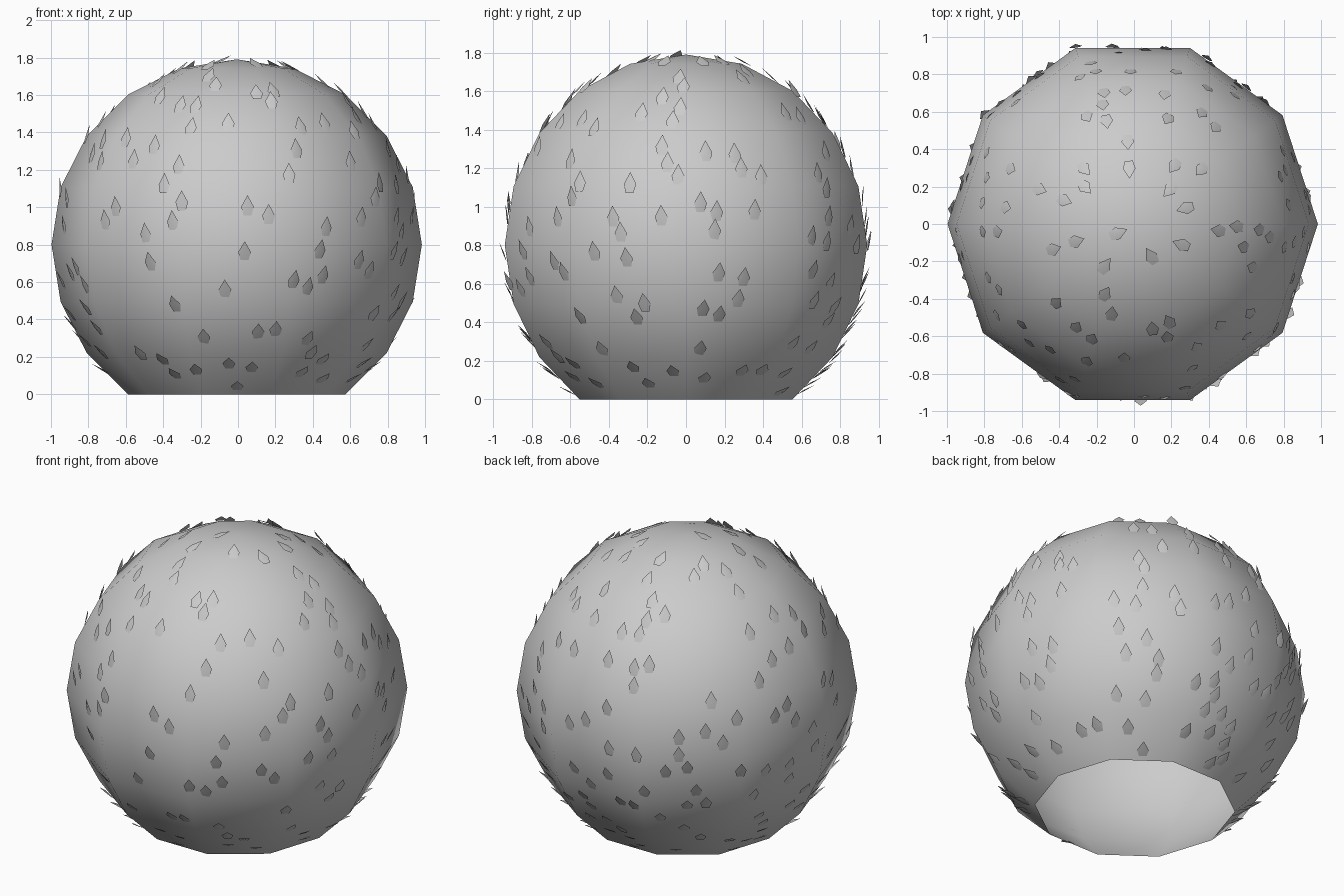
import bpy, bmesh, math, random
from mathutils import Vector, Matrix
from mathutils.bvhtree import BVHTree

if "Cube" in bpy.data.objects:
    bpy.data.objects.remove(bpy.data.objects["Cube"])

random.seed(7)
R = 0.99
CENTRE = Vector((-0.007, 0, R * math.sin(math.radians(54))))


def add_object(name, bm, smooth_angle):
    mesh = bpy.data.meshes.new(name)
    bm.to_mesh(mesh)
    ob = bpy.data.objects.new(name, mesh)
    bpy.context.collection.objects.link(ob)
    bpy.ops.object.select_all(action='DESELECT')
    ob.select_set(True)
    bpy.context.view_layer.objects.active = ob
    bpy.ops.object.shade_smooth_by_angle(angle=math.radians(smooth_angle))
    return ob


# Body: ten-sided ball shell, corners on the x axis, lowest rings removed (open base)
bm = bmesh.new()
bmesh.ops.create_uvsphere(bm, u_segments=10, v_segments=10, radius=R,
                          matrix=Matrix.Rotation(math.radians(18), 4, 'Z'))
if max(v.co.x for v in bm.verts) < R - 0.001:
    bmesh.ops.rotate(bm, verts=bm.verts, matrix=Matrix.Rotation(math.radians(18), 3, 'Z'))
bmesh.ops.translate(bm, verts=bm.verts, vec=CENTRE)
low = [v for v in bm.verts if v.co.z < -0.01]
bmesh.ops.delete(bm, geom=low, context='VERTS')
surface = BVHTree.FromBMesh(bm)
add_object("ball_body", bm, 45)
bm.free()

# Scales: little leaf plates, tips pointing up the ball and lifted outward
# outline as (sideways, along, outward)
LEAF = [(-0.021, -0.05, 0.001), (0.021, -0.05, 0.001),
        (0.034, -0.005, 0.010), (0, 0.055, 0.030), (-0.034, -0.005, 0.010)]
RIDGE = (0, -0.005, 0.016)


def add_scale(bm, point, normal):
    side = Vector((0, 0, 1)).cross(normal).normalized()
    along = normal.cross(side)
    place = lambda p: bm.verts.new(point + side * p[0] + along * p[1] + normal * p[2])
    rim = [place(p) for p in LEAF]
    top = place(RIDGE)
    for a, b in zip(rim, rim[1:] + rim[:1]):
        bm.faces.new((a, b, top))
    bm.faces.new(rim[::-1])


bm = bmesh.new()
placed = []
for _ in range(8000):
    if len(placed) >= 225:
        break
    z = random.uniform(-0.78, 0.998)
    a = random.uniform(0, math.tau)
    ring = math.sqrt(1 - z * z)
    direction = Vector((ring * math.cos(a), ring * math.sin(a), z))
    point, normal, _, _ = surface.ray_cast(CENTRE + direction * 2, -direction)
    # keep clear of the open base and of the two side corners
    if point is None or point.z < 0.05 or abs(point.x - CENTRE.x) > 0.955:
        continue
    if all((point - q).length > 0.085 for q in placed):
        placed.append(point)
        add_scale(bm, point, (normal + direction).normalized())
add_object("surface_scales", bm, 40)
bm.free()
